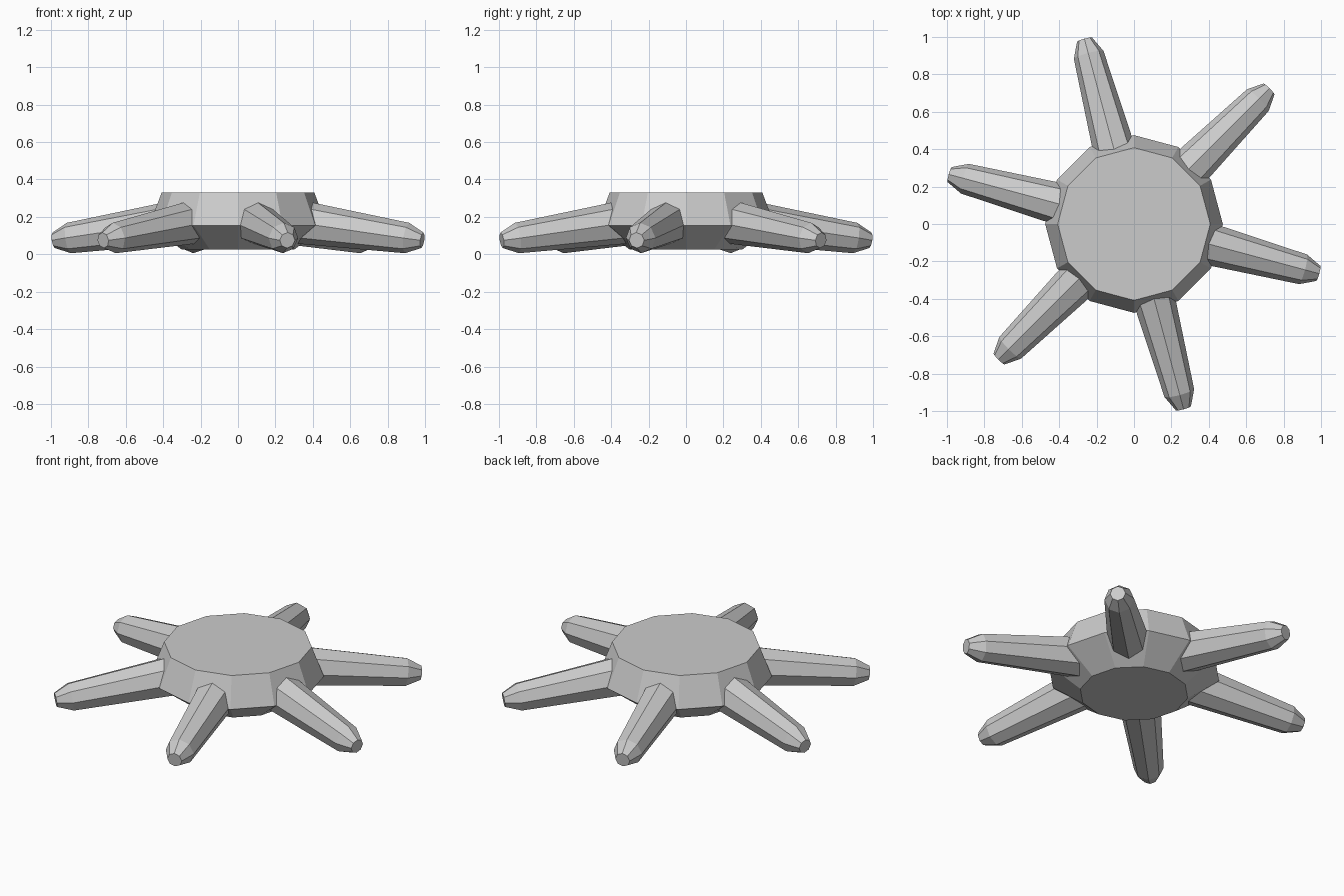
import bpy, bmesh, math
from mathutils import Matrix, Vector

if "Cube" in bpy.data.objects:
    bpy.data.objects.remove(bpy.data.objects["Cube"])

grey = bpy.data.materials.new("light_grey")
grey.diffuse_color = (0.6, 0.6, 0.6, 1)
grey.use_nodes = True
grey.node_tree.nodes["Principled BSDF"].inputs["Base Color"].default_value = grey.diffuse_color


def loft(name, rings, sides):
    """Capped solid through (height, radius) rings along local z, first vertex on local x."""
    bm = bmesh.new()
    loops = []
    for h, r in rings:
        loops.append([bm.verts.new((r * math.cos(2 * math.pi * i / sides),
                                    r * math.sin(2 * math.pi * i / sides), h))
                      for i in range(sides)])
    for a, b in zip(loops, loops[1:]):
        for i in range(sides):
            j = (i + 1) % sides
            bm.faces.new((a[i], a[j], b[j], b[i]))
    bm.faces.new(loops[0][::-1])
    bm.faces.new(loops[-1])
    bmesh.ops.recalc_face_normals(bm, faces=bm.faces)
    mesh = bpy.data.meshes.new(name)
    bm.to_mesh(mesh)
    bm.free()
    mesh.materials.append(grey)
    obj = bpy.data.objects.new(name, mesh)
    bpy.context.collection.objects.link(obj)
    return obj


# Twelve-sided body, widest below the middle
loft("body", [(0.025, 0.30), (0.155, 0.475), (0.33, 0.408)], 12)

# Six octagonal legs sloping down and outwards, with a blunt tapered tip
root, tip = Vector((0.28, 0, 0.181)), Vector((1.02, 0, 0.075))
axis = (tip - root).normalized()
length = (tip - root).length
up = Vector((-axis.z, 0, axis.x))       # keeps a ridge along the top
side = axis.cross(up)
frame = Matrix((up, side, axis)).transposed().to_4x4()
frame.translation = root
for k in range(6):
    leg = loft(f"leg_{k + 1}", [(0, 0.12), (length - 0.085, 0.082), (length, 0.042)], 8)
    leg.matrix_world = Matrix.Rotation(math.radians(60 * k - 15), 4, 'Z') @ frame
